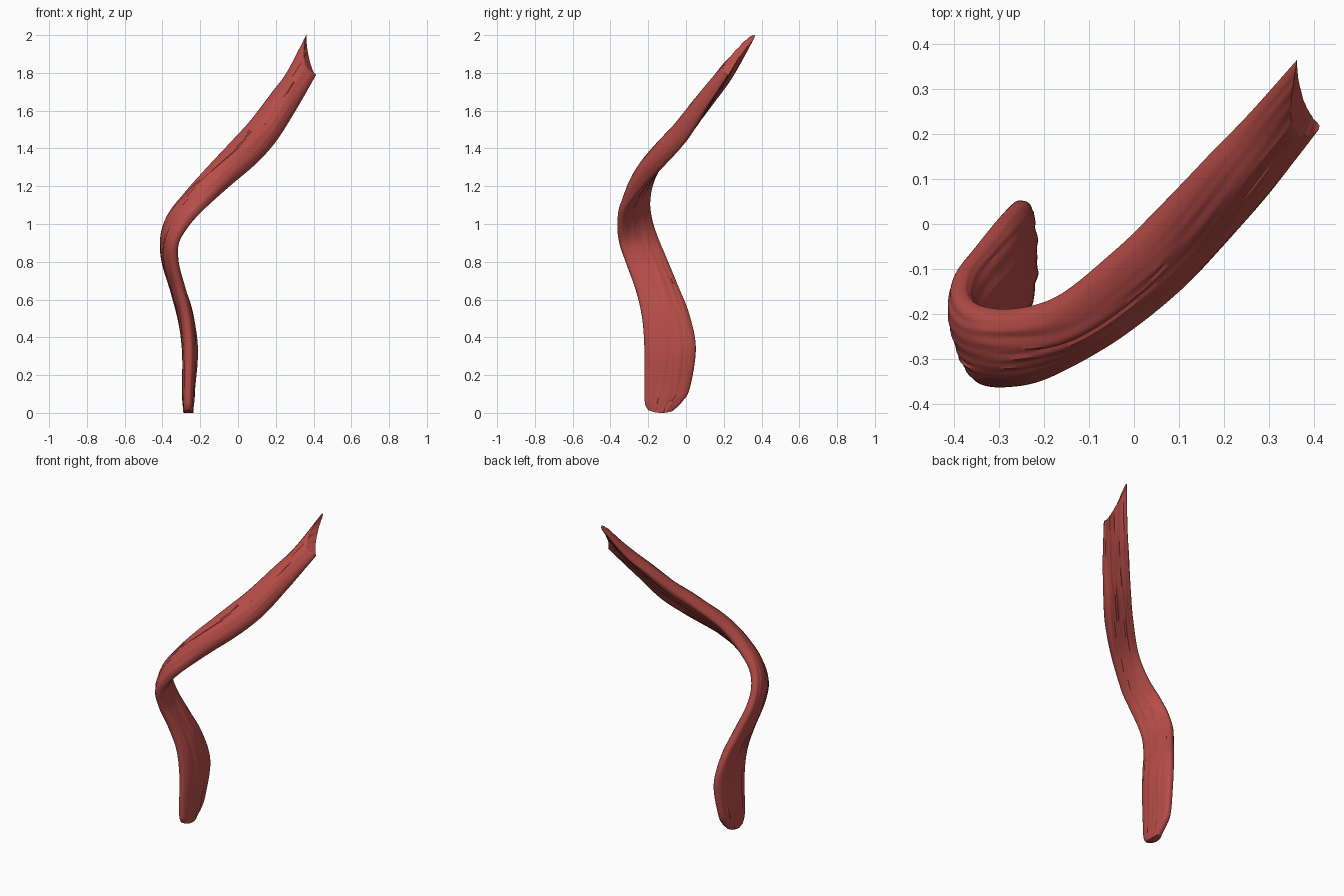
import bpy, bmesh, math
from mathutils import Vector, noise

cube = bpy.data.objects.get("Cube")
if cube:
    bpy.data.objects.remove(cube, do_unlink=True)

# Stations of the strap: front edge, back edge, thickness, outward bow
STATIONS = [
    ((-.265, -.20, .015), (-.262, -.07, .01), .05, 0),
    ((-.265, -.217, .05), (-.26, -.02, .06), .06, 0),
    ((-.263, -.22, .13), (-.26, .02, .13), .068, 0),
    ((-.26, -.22, .33), (-.25, .052, .34), .08, 0),
    ((-.272, -.232, .5), (-.285, .018, .52), .082, 0),
    ((-.305, -.265, .65), (-.335, -.042, .67), .078, 0),
    ((-.335, -.315, .79), (-.38, -.10, .81), .075, .003),
    ((-.33, -.352, .9), (-.388, -.15, .93), .075, .006),
    ((-.27, -.358, 1.0), (-.355, -.185, 1.04), .08, .01),
    ((-.18, -.335, 1.095), (-.275, -.195, 1.145), .088, .015),
    ((-.045, -.25, 1.21), (-.17, -.17, 1.28), .1, .02),
    ((.095, -.135, 1.325), (-.04, -.07, 1.425), .105, .023),
    ((.20, -.03, 1.44), (.06, .03, 1.535), .1, .024),
    ((.295, .07, 1.59), (.165, .145, 1.67), .085, .026),
    ((.365, .155, 1.71), (.255, .24, 1.79), .068, .026),
    ((.412, .215, 1.79), (.362, .362, 2.0), .045, .022),
]
STEPS = 12      # rings between stations
HALF = 36       # segments on each broad face


def spline(points, i, t):
    """Smooth curve through the points."""
    last = len(points) - 1
    a, b, c, d = (points[min(max(k, 0), last)] for k in range(i - 1, i + 3))
    return .5 * (2 * b + (c - a) * t + (2 * a - 5 * b + 4 * c - d) * t * t
                 + (3 * b - a - 3 * c + d) * t ** 3)


def sample(points):
    rows = [spline(points, i, k / STEPS)
            for i in range(len(points) - 1) for k in range(STEPS)]
    return rows + [points[-1]]


def power(v, e):
    return math.copysign(abs(v) ** e, v)


front = sample([Vector(s[0]) for s in STATIONS])
back = sample([Vector(s[1]) for s in STATIONS])
thick = sample([s[2] for s in STATIONS])
bow = sample([s[3] for s in STATIONS])
middle = [(a + b) / 2 for a, b in zip(front, back)]
count = len(middle)

bm = bmesh.new()
rings = []
for i in range(count):
    tangent = (middle[min(i + 3, count - 1)] - middle[max(i - 3, 0)]).normalized()
    across = (back[i] - front[i]) / 2
    normal = tangent.cross(across).normalized()
    top_end = max(0, 1 - (count - 1 - i) / STEPS)
    low_end = max(0, 1 - i / 4)
    ring = []
    for j in range(2 * HALF):
        angle = math.pi * j / HALF
        u, v = math.cos(angle), power(math.sin(angle), .7)
        bulge = 1 - u * u
        # Long shallow fibres running along the strap
        fibre = noise.noise(Vector((u * 9, v * 3 + 5, i * .04)))
        fibre += .5 * noise.noise(Vector((u * 18, v * 5, i * .07)))
        height = v * thick[i] / 2 + bow[i] * bulge
        height += .005 * fibre * math.sin(angle)
        p = middle[i] + across * u + normal * height
        # Scooped upper end and rounded lower end
        p -= tangent * bulge * (.05 + .025 * v) * top_end ** 2
        p.z -= .012 * bulge * low_end
        ring.append(bm.verts.new(p))
    rings.append(ring)

# Skin between rings
n = 2 * HALF
for r, s in zip(rings, rings[1:]):
    for j in range(n):
        k = (j + 1) % n
        bm.faces.new((r[j], r[k], s[k], s[j]))

# End caps, stitched from face to face
for ring in (rings[0], rings[-1]):
    bm.faces.new((ring[0], ring[1], ring[-1]))
    for j in range(1, HALF - 1):
        bm.faces.new((ring[j], ring[j + 1], ring[n - j - 1], ring[n - j]))
    bm.faces.new((ring[HALF - 1], ring[HALF], ring[HALF + 1]))
bmesh.ops.recalc_face_normals(bm, faces=bm.faces)

mesh = bpy.data.meshes.new("muscle_strap")
bm.to_mesh(mesh)
bm.free()
strap = bpy.data.objects.new("muscle_strap", mesh)
bpy.context.collection.objects.link(strap)

# Single flat red
red = bpy.data.materials.new("muscle_red")
red.use_nodes = True
colour = (.48, .075, .065, 1)
red.diffuse_color = colour
red.node_tree.nodes["Principled BSDF"].inputs["Base Color"].default_value = colour
mesh.materials.append(red)

bpy.ops.object.select_all(action='DESELECT')
strap.select_set(True)
bpy.context.view_layer.objects.active = strap
bpy.ops.object.shade_smooth_by_angle(angle=math.radians(45))
